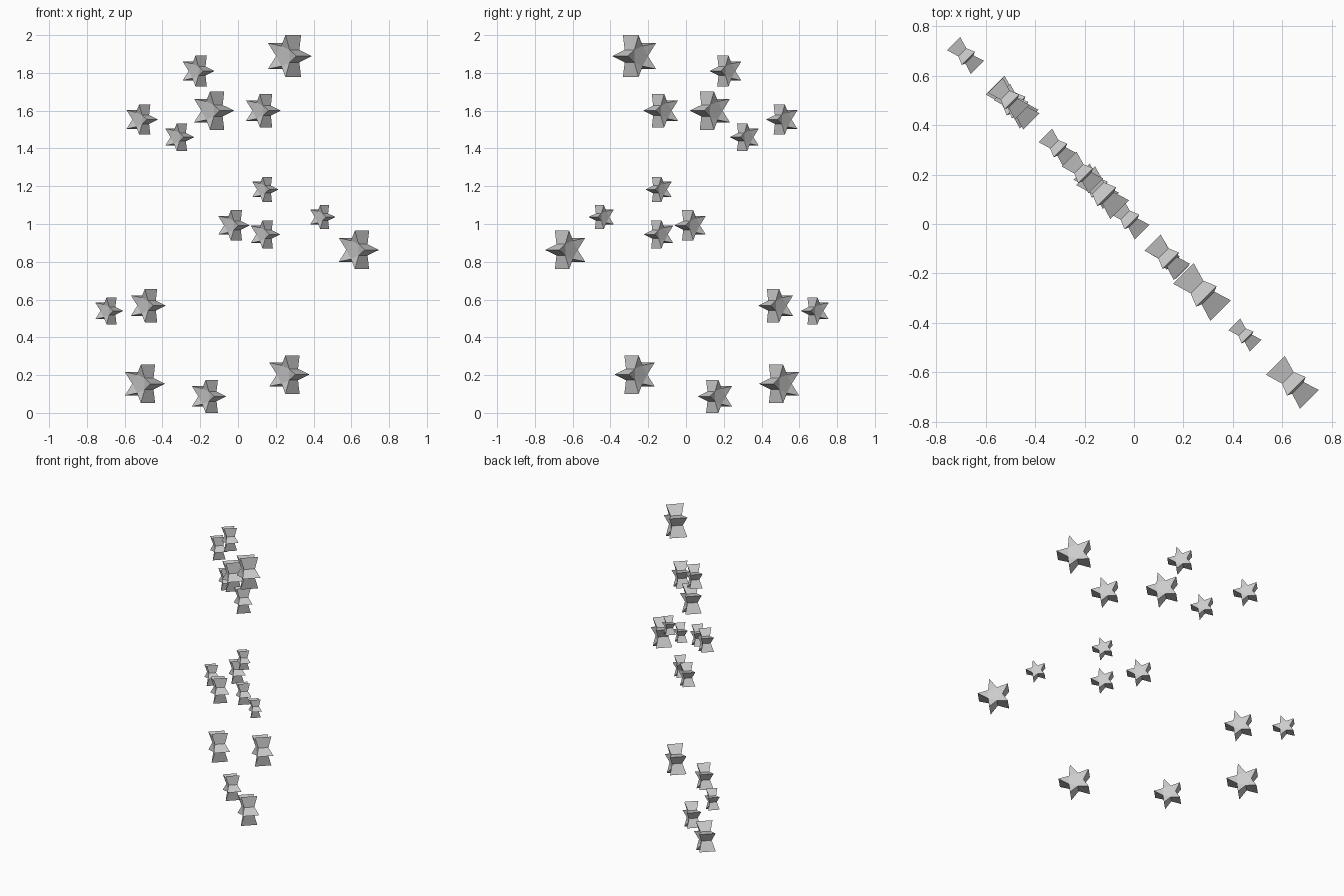
import bpy, bmesh
from math import sin, cos, pi, sqrt
from mathutils import Vector

if "Cube" in bpy.data.objects:
    bpy.data.objects.remove(bpy.data.objects["Cube"])

U = Vector((1, -1, 0)) / sqrt(2)   # in-plane horizontal direction
W = Vector((1, 1, 0)) / sqrt(2)    # thickness direction
Z = Vector((0, 0, 1))

INNER = 0.48    # notch radius relative to tip radius
DEPTH = 0.50    # half thickness at the tips relative to tip radius
WAIST = 0.62    # thickness at the notches relative to the tips


def star(name, x, z, r):
    """Five-pointed star whose thickness flares out towards the tips."""
    bm = bmesh.new()
    centre = Vector((x, -x, z))
    rings = []
    for side in (-1, 1):
        ring = []
        for i in range(10):
            a = i * pi / 5
            rad = r if i % 2 == 0 else r * INNER
            dep = r * DEPTH * (1 if i % 2 == 0 else WAIST)
            ring.append(bm.verts.new(
                centre + U * rad * cos(a) + Z * rad * sin(a) + W * side * dep))
        rings.append(ring)
        # recessed middle and five raised arm facets
        bm.faces.new(ring[1::2])
        for i in range(0, 10, 2):
            bm.faces.new((ring[i - 1], ring[i], ring[i + 1]))
    # outer walls
    a, b = rings
    for i in range(10):
        j = (i + 1) % 10
        bm.faces.new((a[i], a[j], b[j], b[i]))
    bmesh.ops.recalc_face_normals(bm, faces=bm.faces)
    mesh = bpy.data.meshes.new(name)
    bm.to_mesh(mesh)
    bm.free()
    bpy.context.collection.objects.link(bpy.data.objects.new(name, mesh))


# x, z, tip radius of every star (all stand in one diagonal plane, y = -x)
STARS = [
    (0.267, 1.889, 0.117), (-0.214, 1.81, 0.085), (-0.134, 1.60, 0.107),
    (0.128, 1.60, 0.093), (-0.512, 1.553, 0.084), (-0.314, 1.46, 0.077),
    (0.14, 1.183, 0.070), (0.444, 1.037, 0.067), (-0.027, 0.993, 0.084),
    (0.14, 0.945, 0.078), (0.633, 0.863, 0.107), (-0.481, 0.568, 0.093),
    (-0.686, 0.54, 0.075), (-0.50, 0.154, 0.107), (-0.159, 0.0875, 0.092),
    (0.265, 0.203, 0.107),
]
for n, (x, z, r) in enumerate(STARS, 1):
    star(f"star_{n:02d}", x, z, r)
